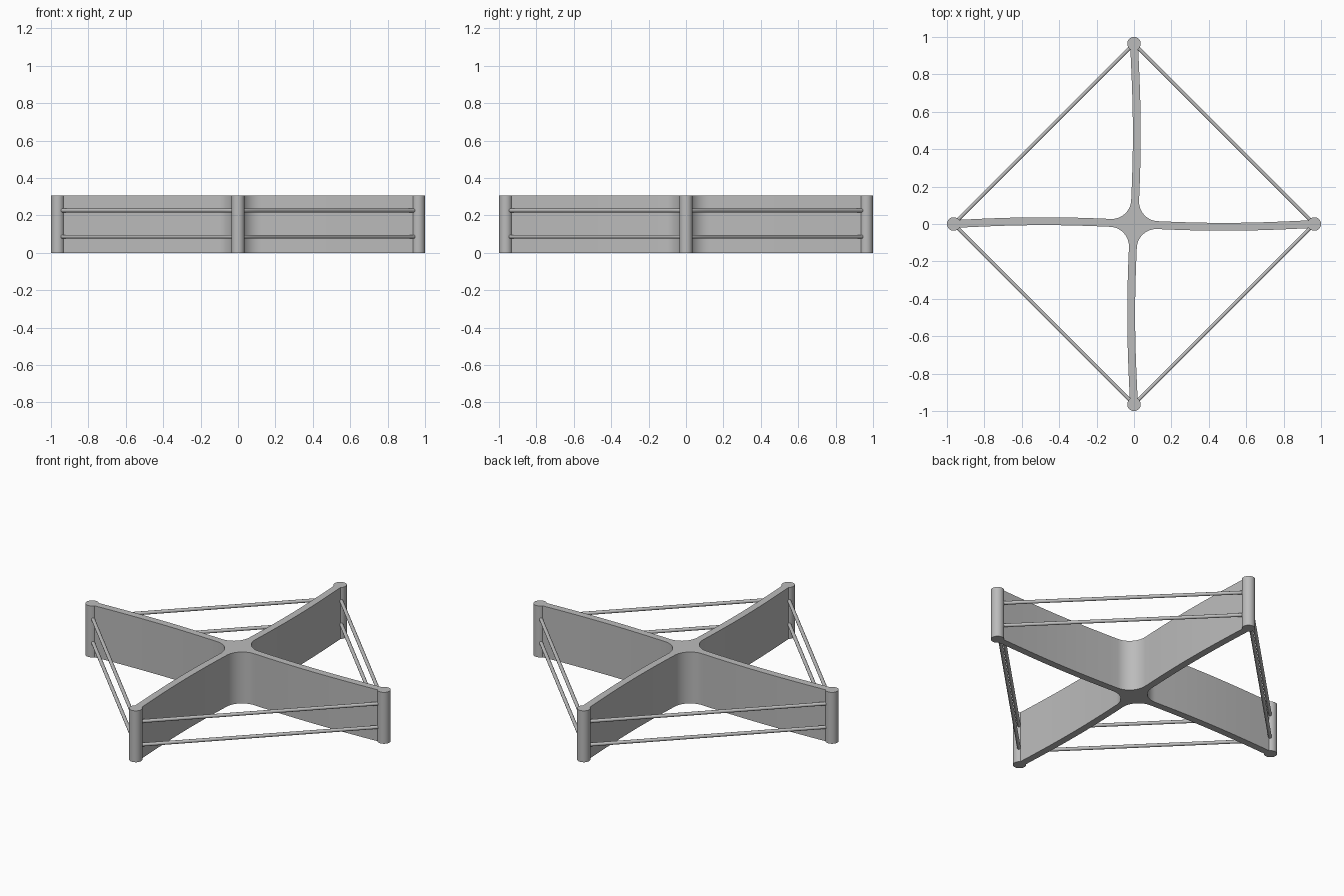
import bpy, bmesh, math
from mathutils import Vector, Matrix

if "Cube" in bpy.data.objects:
    bpy.data.objects.remove(bpy.data.objects["Cube"])

HEIGHT = 0.307
REACH = 0.964      # post centre distance from the middle
POST_R = 0.036
HALF = 0.021       # half thickness of an arm
FILLET = 0.105
BOW = 0.015        # sideways bow of each arm
ROD_R = 0.01

grey = bpy.data.materials.new("mid grey")
grey.diffuse_color = (0.5, 0.5, 0.5, 1)
grey.use_nodes = True
grey.node_tree.nodes["Principled BSDF"].inputs["Base Color"].default_value = grey.diffuse_color


def add_object(name, bm):
    bmesh.ops.recalc_face_normals(bm, faces=bm.faces)
    mesh = bpy.data.meshes.new(name)
    bm.to_mesh(mesh)
    bm.free()
    mesh.materials.append(grey)
    ob = bpy.data.objects.new(name, mesh)
    bpy.context.collection.objects.link(ob)
    bpy.context.view_layer.objects.active = ob
    ob.select_set(True)
    bpy.ops.object.shade_smooth_by_angle(angle=math.radians(35))
    ob.select_set(False)


def cylinder(name, a, b, radius, sides):
    a, b = Vector(a), Vector(b)
    turn = Vector((0, 0, 1)).rotation_difference(b - a).to_matrix().to_4x4()
    bm = bmesh.new()
    bmesh.ops.create_cone(bm, cap_ends=True, segments=sides, radius1=radius,
                          radius2=radius, depth=(b - a).length,
                          matrix=Matrix.Translation((a + b) / 2) @ turn)
    add_object(name, bm)


def bow(d):
    return BOW * math.sin(math.pi * d / REACH)


# Cross web: one quarter of the outline, with bowed arm sides and a hub fillet
c = HALF + FILLET
quarter = [(REACH + (c - REACH) * i / 16, HALF) for i in range(16)]
quarter += [(c - FILLET * math.sin(t), c - FILLET * math.cos(t))
            for t in (math.pi / 2 * i / 14 for i in range(15))]
quarter += [(HALF, c + (REACH - c) * i / 16) for i in range(1, 17)]
quarter = [(x + bow(y), y - bow(x)) for x, y in quarter]

bm = bmesh.new()
outline = []
for k in range(4):
    rot = Matrix.Rotation(k * math.pi / 2, 3, 'Z')
    outline += [bm.verts.new(rot @ Vector((x, y, 0))) for x, y in quarter]
base = bm.faces.new(outline)
top = bmesh.ops.extrude_face_region(bm, geom=[base], use_keep_orig=True)
bmesh.ops.translate(bm, vec=(0, 0, HEIGHT),
                    verts=[v for v in top["geom"] if isinstance(v, bmesh.types.BMVert)])
add_object("cross_web", bm)

# Corner posts, and two tie rods along each side
for k in range(4):
    p = Matrix.Rotation(k * math.pi / 2, 3, 'Z') @ Vector((REACH, 0, 0))
    q = Matrix.Rotation((k + 1) * math.pi / 2, 3, 'Z') @ Vector((REACH, 0, 0))
    cylinder(f"post_{k + 1}", p, p + Vector((0, 0, HEIGHT)), POST_R, 40)
    inset = (q - p).normalized() * POST_R * 0.7
    for label, z in (("lower", 0.086), ("upper", 0.226)):
        lift = Vector((0, 0, z))
        cylinder(f"{label}_rod_{k + 1}", p + inset + lift, q - inset + lift, ROD_R, 16)
